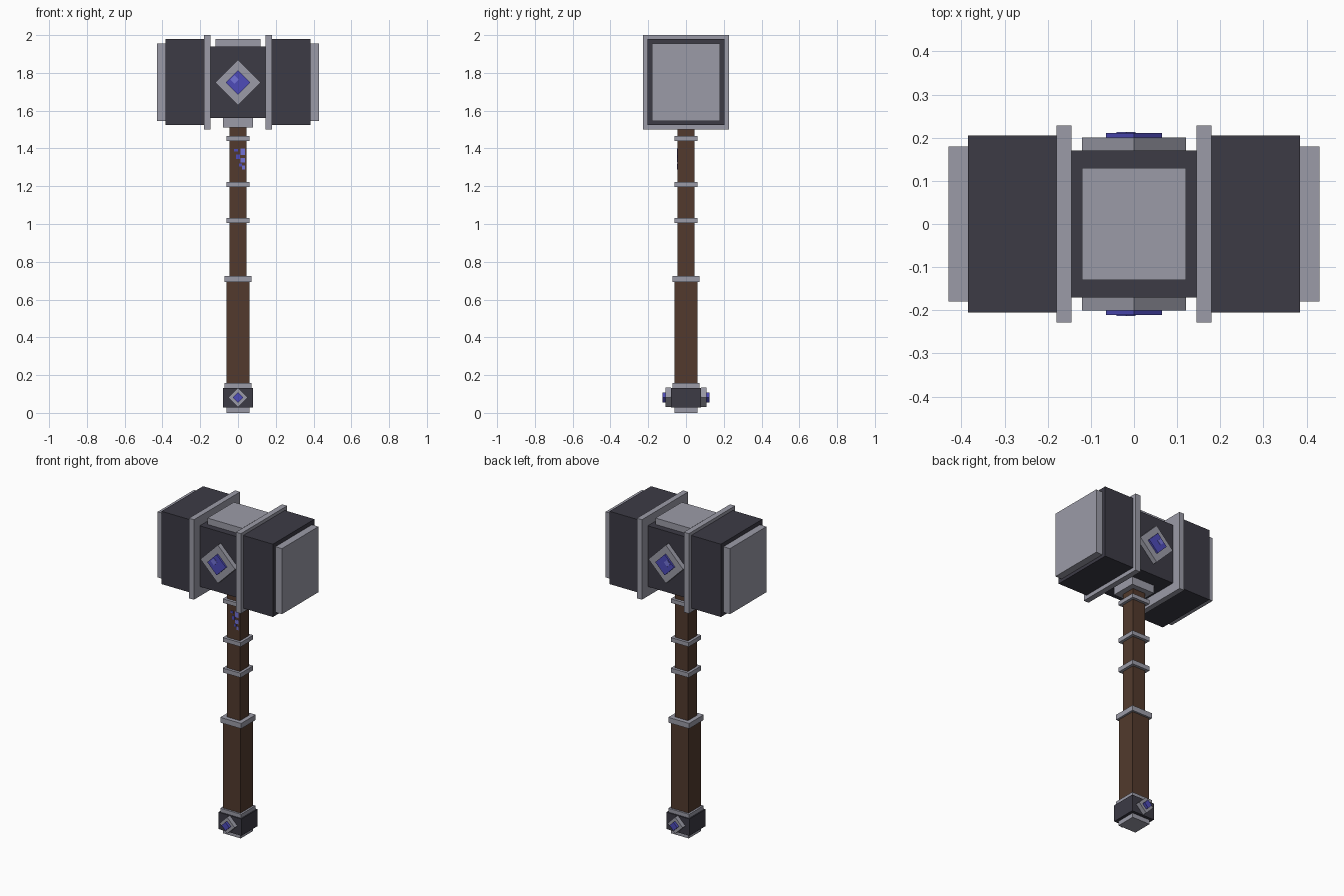
import bpy, math
from mathutils import Matrix

if "Cube" in bpy.data.objects:
    bpy.data.objects.remove(bpy.data.objects["Cube"])


def material(name, rgb):
    m = bpy.data.materials.new(name)
    m.diffuse_color = (*rgb, 1)
    m.use_nodes = True
    m.node_tree.nodes["Principled BSDF"].inputs["Base Color"].default_value = m.diffuse_color
    return m


IRON = material("dark iron", (0.045, 0.043, 0.060))
STEEL = material("light steel", (0.33, 0.33, 0.39))
WOOD = material("brown wood", (0.084, 0.042, 0.026))
BLUE = material("blue gem", (0.075, 0.070, 0.48))
PALE = material("pale blue", (0.17, 0.17, 0.68))


def box(name, mat, x, y, z, turn=0.0):
    """Box from (min, max) ranges, turned about its own y axis."""
    bpy.ops.mesh.primitive_cube_add(size=1)
    o = bpy.context.object
    o.name = name
    size = [r[1] - r[0] for r in (x, y, z)]
    mid = [(r[0] + r[1]) / 2 for r in (x, y, z)]
    o.data.transform(Matrix.Translation(mid) @ Matrix.Rotation(turn, 4, 'Y')
                     @ Matrix.Diagonal((*size, 1)))
    o.data.materials.append(mat)
    return o


def block(name, mat, hx, hy, z0, z1):
    return box(name, mat, (-hx, hx), (-hy, hy), (z0, z1))


def diamond(name, mat, half_diag, y0, y1, z, x=0.0):
    h = half_diag / math.sqrt(2)
    return box(name, mat, (x - h, x + h), (min(y0, y1), max(y0, y1)),
               (z - h, z + h), math.pi / 4)


# Hammer head
block("head_core", IRON, 0.145, 0.17, 1.56, 1.94)
block("head_top_plate", STEEL, 0.12, 0.13, 1.94, 1.98)
block("head_collar", STEEL, 0.08, 0.08, 1.51, 1.56)
for side, s in (("right", 1), ("left", -1)):
    def span(a, b):
        return tuple(sorted((s * a, s * b)))
    box(side + "_head_band", STEEL, span(0.145, 0.18), (-0.228, 0.228), (1.50, 2.0))
    box(side + "_head_block", IRON, span(0.18, 0.385), (-0.205, 0.205), (1.525, 1.98))
    box(side + "_striking_plate", STEEL, span(0.385, 0.43), (-0.18, 0.18), (1.545, 1.955))

# Handle and its rings
block("upper_handle", WOOD, 0.045, 0.045, 0.70, 1.52)
block("grip", WOOD, 0.06, 0.06, 0.14, 0.70)
for i, (z0, z1, h) in enumerate([(1.44, 1.465, 0.062), (1.197, 1.223, 0.062),
                                 (1.004, 1.032, 0.062), (0.692, 0.725, 0.072),
                                 (0.133, 0.157, 0.072)]):
    block("handle_ring_%d" % (i + 1), STEEL, h, h, z0, z1)

# Pommel
block("pommel", IRON, 0.08, 0.08, 0.028, 0.133)
block("pommel_base", STEEL, 0.062, 0.062, 0.0, 0.028)

# Gems in diamond settings, front and back
for side, s in (("front", -1), ("back", 1)):
    diamond(side + "_head_setting", STEEL, 0.12, s * 0.17, s * 0.20, 1.75)
    diamond(side + "_head_gem", BLUE, 0.065, s * 0.20, s * 0.211, 1.75)
    diamond(side + "_head_gem_glint", PALE, 0.022, s * 0.211, s * 0.213, 1.765, -0.018)
    diamond(side + "_pommel_setting", STEEL, 0.052, s * 0.08, s * 0.108, 0.082)
    diamond(side + "_pommel_gem", BLUE, 0.027, s * 0.108, s * 0.125, 0.082)

# Flecked inlay on the handle front
for i, (x0, x1, z0, z1) in enumerate([(-0.020, 0.000, 1.383, 1.397),
                                      (0.012, 0.036, 1.365, 1.400),
                                      (-0.010, 0.010, 1.345, 1.368),
                                      (0.012, 0.036, 1.325, 1.350),
                                      (0.006, 0.020, 1.305, 1.320),
                                      (0.022, 0.036, 1.288, 1.310)]):
    box("handle_inlay_%d" % (i + 1), PALE if i % 2 else BLUE,
        (x0, x1), (-0.047, -0.044), (z0, z1))
